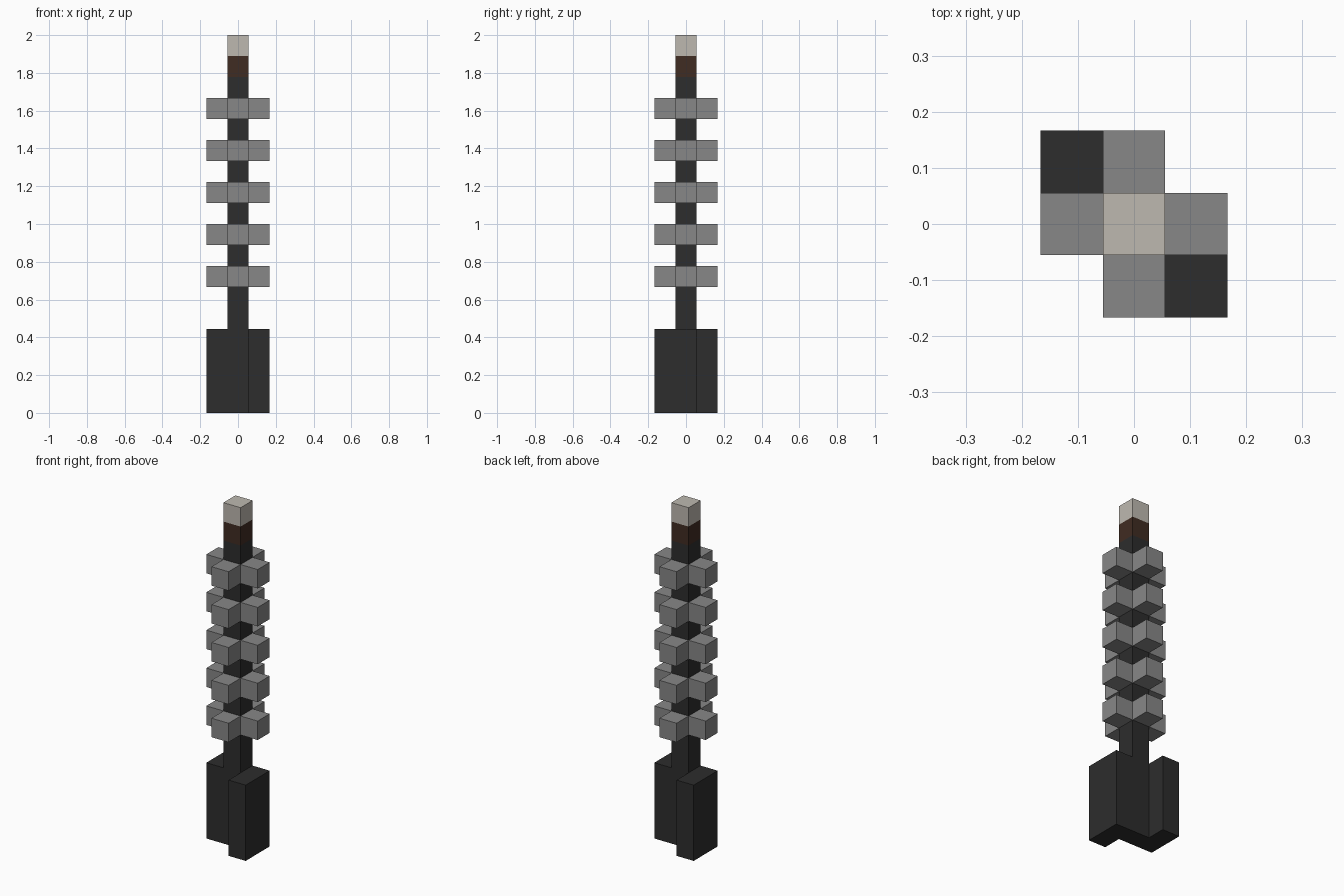
import bpy, bmesh
from mathutils import Vector

default = bpy.data.objects.get("Cube")
if default:
    bpy.data.objects.remove(default, do_unlink=True)

U = 2 / 18          # one block
H = U / 2           # half a block
W = U * 1.5         # half the full width


def material(name, rgb):
    m = bpy.data.materials.new(name)
    m.use_nodes = True
    color = (*rgb, 1)
    m.diffuse_color = color
    m.node_tree.nodes["Principled BSDF"].inputs["Base Color"].default_value = color
    return m


charcoal = material("charcoal", (0.026, 0.026, 0.026))
grey = material("mid_grey", (0.242, 0.242, 0.242))
brown = material("dark_brown", (0.051, 0.025, 0.016))
cream = material("pale_stone", (0.515, 0.485, 0.434))


def prism(name, outline, z0, z1, mat, open_sides=()):
    """Extrude an outline from z0 to z1, leaving out faces that point along open_sides."""
    bm = bmesh.new()
    base = bm.faces.new([bm.verts.new((x, y, z0)) for x, y in outline])
    top = bmesh.ops.extrude_face_region(bm, geom=[base], use_keep_orig=True)
    moved = [g for g in top["geom"] if isinstance(g, bmesh.types.BMVert)]
    bmesh.ops.translate(bm, verts=moved, vec=(0, 0, z1 - z0))
    bmesh.ops.recalc_face_normals(bm, faces=bm.faces)
    bm.normal_update()
    hidden = [f for f in bm.faces
              if any(f.normal.dot(Vector(d)) > 0.9 for d in open_sides)]
    bmesh.ops.delete(bm, geom=hidden, context='FACES')
    mesh = bpy.data.meshes.new(name)
    bm.to_mesh(mesh)
    bm.free()
    mesh.materials.append(mat)
    obj = bpy.data.objects.new(name, mesh)
    bpy.context.collection.objects.link(obj)
    return obj


def square(cx=0, cy=0):
    return [(cx - H, cy - H), (cx + H, cy - H), (cx + H, cy + H), (cx - H, cy + H)]


UP, DOWN = (0, 0, 1), (0, 0, -1)

# Zigzag foot: half the outline, repeated by a half turn
half = [(-W, -H), (H, -H), (H, -W), (W, -W)]
prism("foot", half + [(-x, -y) for x, y in half], 0, 4 * U, charcoal)

# Central column with coloured tip
prism("column", square(), 4 * U, 16 * U, charcoal, (UP, DOWN))
prism("brown_band", square(), 16 * U, 17 * U, brown, (UP, DOWN))
prism("tip", square(), 17 * U, 18 * U, cream, (DOWN,))

# Five rings of four blocks around the column
sides = {"left": (1, 0), "right": (-1, 0), "front": (0, -1), "back": (0, 1)}
for ring in range(5):
    z = (6 + 2 * ring) * U
    for side, (dx, dy) in sides.items():
        prism(f"ring_{ring + 1}_{side}_block", square(dx * U, dy * U),
              z, z + U, grey, ((-dx, -dy, 0),))
